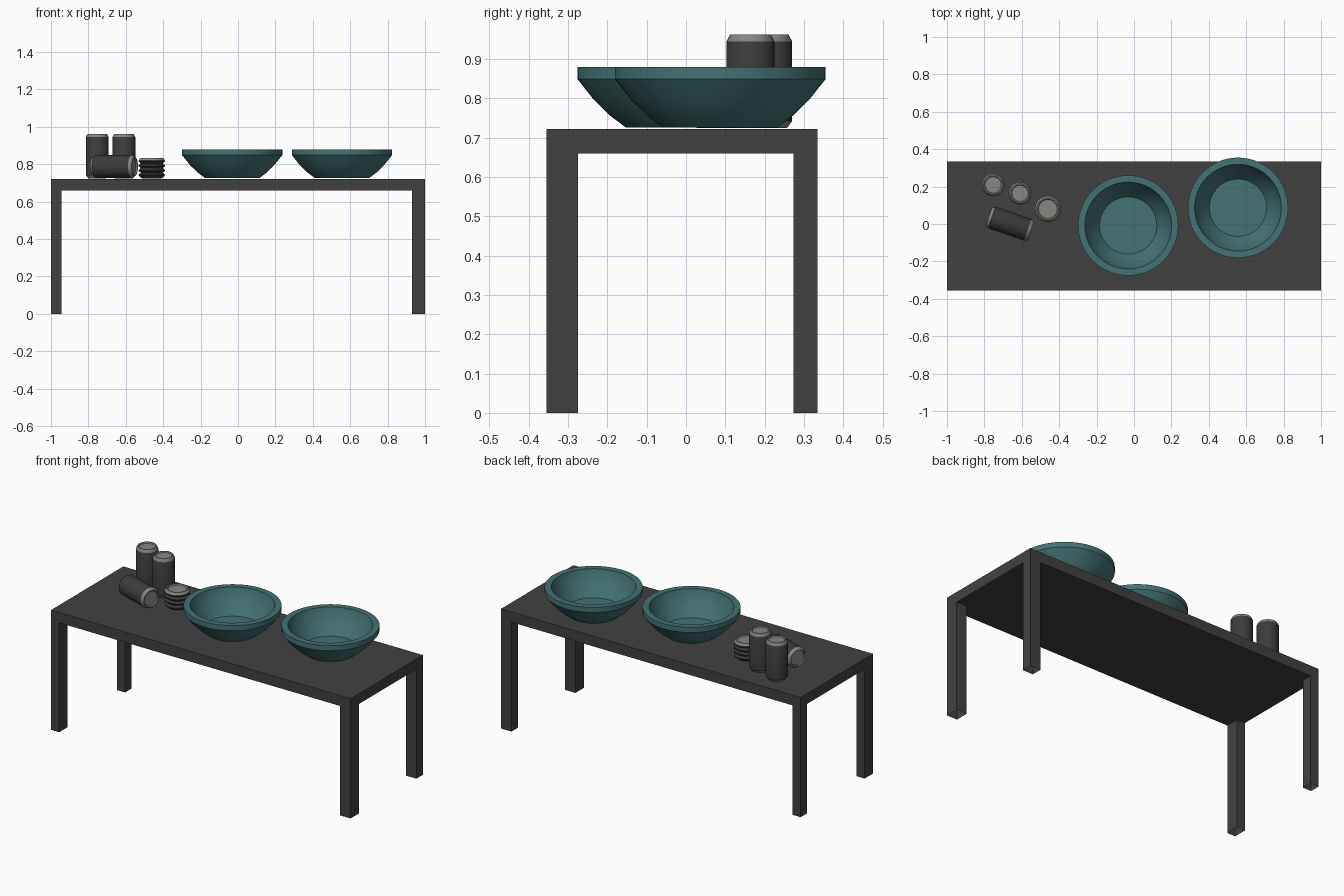
import bpy, bmesh, math
from mathutils import Matrix, Vector

if "Cube" in bpy.data.objects:
    bpy.data.objects.remove(bpy.data.objects["Cube"])


def material(name, rgb):
    m = bpy.data.materials.new(name)
    m.diffuse_color = (*rgb, 1)
    m.use_nodes = True
    m.node_tree.nodes["Principled BSDF"].inputs["Base Color"].default_value = m.diffuse_color
    return m


charcoal = material("charcoal", (0.053, 0.053, 0.053))
teal = material("teal", (0.058, 0.17, 0.178))
can_dark = material("dark can", (0.045, 0.045, 0.045))
metal = material("grey metal", (0.24, 0.24, 0.225))


def finish(name, bm, mats, smooth=False):
    me = bpy.data.meshes.new(name)
    bm.to_mesh(me)
    bm.free()
    for m in mats:
        me.materials.append(m)
    if smooth:
        me.shade_smooth()
        me.set_sharp_from_angle(angle=math.radians(30))
    ob = bpy.data.objects.new(name, me)
    bpy.context.collection.objects.link(ob)
    return ob


def box(name, lo, hi, open_bottom=False):
    bm = bmesh.new()
    lo, hi = Vector(lo), Vector(hi)
    size = hi - lo
    bmesh.ops.create_cube(bm, size=1, matrix=Matrix.Translation((lo + hi) / 2) @ Matrix.Diagonal((*size, 1)))
    if open_bottom:
        bm.normal_update()
        bmesh.ops.delete(bm, geom=[f for f in bm.faces if f.normal.z < -0.5], context='FACES')
    return finish(name, bm, [charcoal])


def lathe(name, profile, mats, seg, grey=()):
    """Revolve (r, z) points, listed from bottom centre to top centre; grey = bands using material 1."""
    bm = bmesh.new()
    rings = []
    for r, z in profile:
        if r == 0:
            rings.append([bm.verts.new((0, 0, z))] * seg)
        else:
            rings.append([bm.verts.new((r * math.cos(2 * math.pi * i / seg),
                                        r * math.sin(2 * math.pi * i / seg), z)) for i in range(seg)])
    for k in range(len(rings) - 1):
        a, b = rings[k], rings[k + 1]
        for i in range(seg):
            j = (i + 1) % seg
            f = bm.faces.new(list(dict.fromkeys([a[i], a[j], b[j], b[i]])))
            f.material_index = 1 if k in grey else 0
    bmesh.ops.recalc_face_normals(bm, faces=bm.faces[:])
    return finish(name, bm, mats, smooth=True)


# Table: top and four legs
X0, X1, Y0, Y1, Z0, Z1 = -1, 1, -0.355, 0.335, 0.66, 0.722
box("table_top", (X0, Y0, Z0), (X1, Y1, Z1))
for side, xa, xb in (("left", X0, -0.945), ("right", 0.931, X1)):
    for end, ya, yb in (("front", Y0, -0.275), ("back", 0.273, Y1)):
        box(f"{end}_{side}_leg", (xa, ya, 0), (xb, yb, Z0), open_bottom=True)

# Two wide bowls
bowl_profile = [(0, 0), (0.145, 0), (0.185, 0.03), (0.226, 0.07), (0.268, 0.123), (0.268, 0.154),
                (0.232, 0.154), (0.225, 0.128), (0.195, 0.07), (0.153, 0.015), (0, 0.015)]
for name, x, y in (("middle_bowl", -0.031, -0.008), ("right_bowl", 0.556, 0.087)):
    lathe(name, bowl_profile, [teal], 64).location = (x, y, 0.726)

# Cans: two upright, one lying
can_profile = [(0, 0.006), (0.044, 0.006), (0.048, 0), (0.061, 0.017), (0.061, 0.22),
               (0.052, 0.237), (0.046, 0.237), (0.043, 0.23), (0, 0.23)]
can_grey = (0, 1, 2, 4, 5, 6, 7)
for name, x, y in (("back_can", -0.753, 0.209), ("upright_can", -0.61, 0.164)):
    lathe(name, can_profile, [can_dark, metal], 32, can_grey).location = (x, y, 0.725)
lying = lathe("lying_can", can_profile, [can_dark, metal], 32, can_grey)
d = Vector((0.23, -0.08, 0)).normalized()
lying.rotation_euler = d.to_track_quat('Z', 'Y').to_euler()
lying.location = Vector((-0.664, 0.002, 0.788)) - d * 0.1185

# Crushed can with concertina ridges
ridges = [(0, 0.004), (0.05, 0.004), (0.053, 0)]
for i in range(4):
    z = 0.014 + i * 0.025
    ridges += [(0.07, z), (0.07, z + 0.006)]
    if i < 3:
        ridges.append((0.058, z + 0.0155))
n = len(ridges)
ridges += [(0.06, 0.109), (0.054, 0.109), (0.05, 0.103), (0, 0.103)]
lathe("crushed_can", ridges, [can_dark, metal], 32,
      (0, 1, n - 1, n, n + 1, n + 2)).location = (-0.461, 0.08, 0.725)
